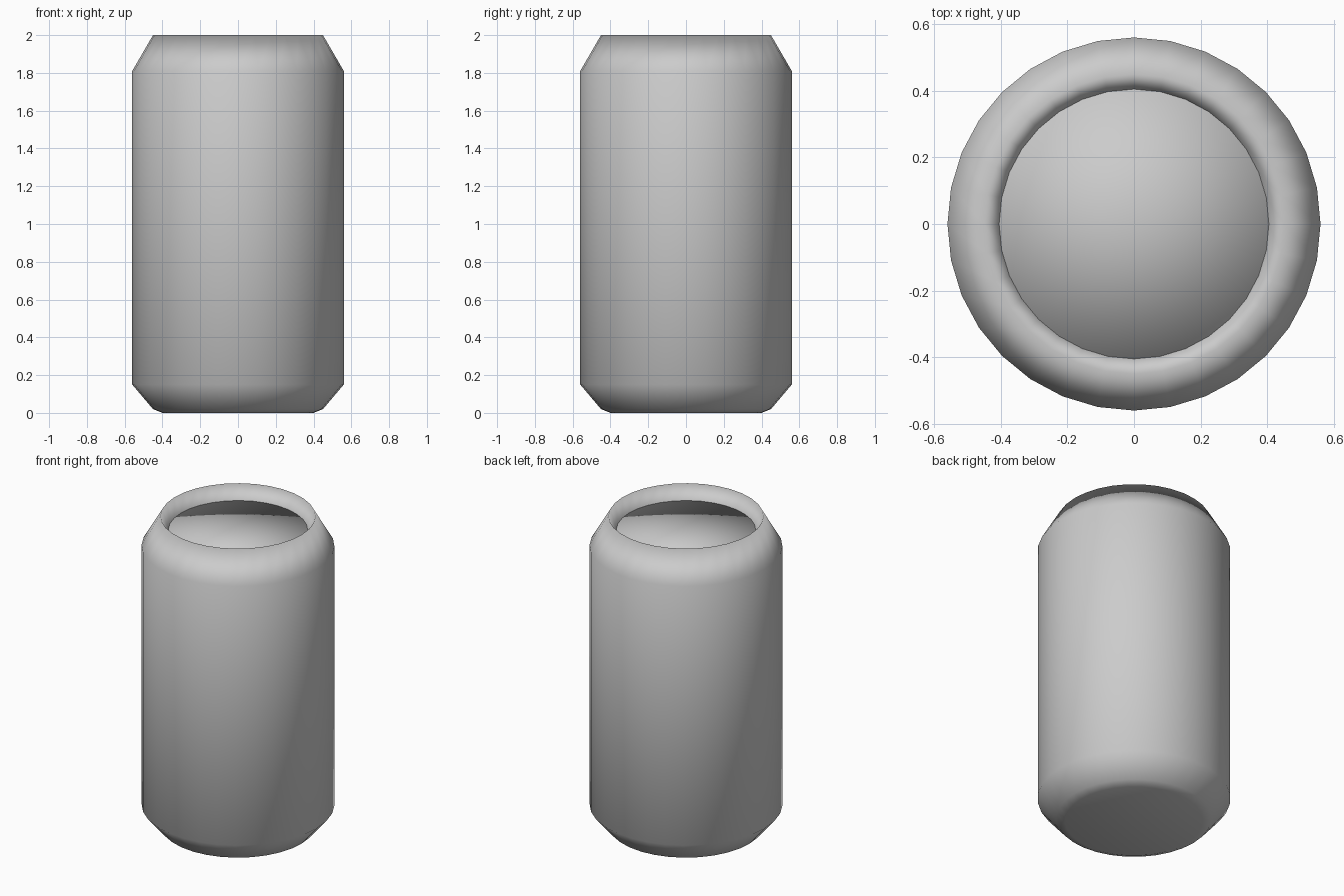
import bpy, bmesh, math

if "Cube" in bpy.data.objects:
    bpy.data.objects.remove(bpy.data.objects["Cube"])

SEGMENTS = 32


def lathe(name, profile):
    """Revolve (radius, height) points around z; radius 0 makes a pole."""
    bm = bmesh.new()
    rings = []
    for r, z in profile:
        if r == 0:
            rings.append([bm.verts.new((0, 0, z))] * SEGMENTS)
        else:
            rings.append([bm.verts.new((r * math.cos(2 * math.pi * j / SEGMENTS),
                                        r * math.sin(2 * math.pi * j / SEGMENTS), z))
                          for j in range(SEGMENTS)])
    for low, high in zip(rings, rings[1:]):
        for j in range(SEGMENTS):
            k = (j + 1) % SEGMENTS
            corners = list(dict.fromkeys([low[j], low[k], high[k], high[j]]))
            bm.faces.new(corners).smooth = True
    mesh = bpy.data.meshes.new(name)
    bm.to_mesh(mesh)
    bm.free()
    obj = bpy.data.objects.new(name, mesh)
    bpy.context.collection.objects.link(obj)
    return obj


# Can body: base, lower bevel, wall, shoulder, then the rim folding inward
lathe("can_body", [(0, 0), (0.40, 0), (0.45, 0.02), (0.56, 0.15), (0.56, 1.81),
                   (0.45, 2.0), (0.405, 1.91)])

# Flat lid panel at the foot of the rim, with a short smooth-shaded skirt
lathe("lid_panel", [(0.405, 1.87), (0.405, 1.91), (0, 1.91)])
